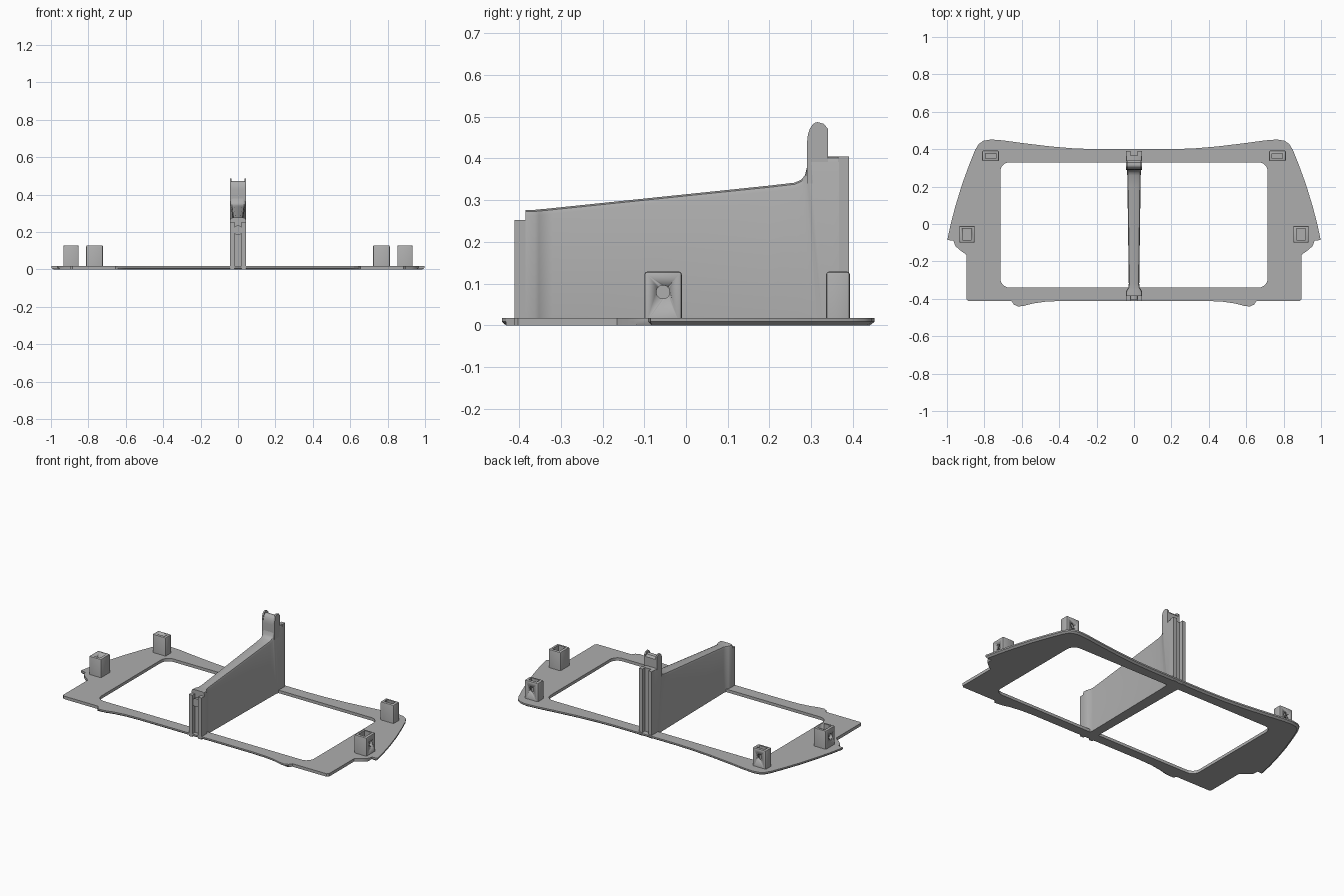
import bpy, bmesh, math
from mathutils import Vector, Matrix

if "Cube" in bpy.data.objects:
    bpy.data.objects.remove(bpy.data.objects["Cube"])

grey = bpy.data.materials.new("plain_grey")
grey.use_nodes = True
COLOUR = (0.42, 0.42, 0.42, 1)
grey.diffuse_color = COLOUR
grey.node_tree.nodes["Principled BSDF"].inputs["Base Color"].default_value = COLOUR


def finish(bm, name, smooth=True):
    bmesh.ops.recalc_face_normals(bm, faces=bm.faces)
    mesh = bpy.data.meshes.new(name)
    bm.to_mesh(mesh)
    bm.free()
    mesh.materials.append(grey)
    obj = bpy.data.objects.new(name, mesh)
    bpy.context.collection.objects.link(obj)
    if smooth:
        bpy.ops.object.select_all(action='DESELECT')
        obj.select_set(True)
        bpy.context.view_layer.objects.active = obj
        bpy.ops.object.shade_smooth_by_angle(angle=math.radians(30))
    return obj


def box(name, lo, hi, bevel=0.0):
    lo, hi = Vector(lo), Vector(hi)
    bm = bmesh.new()
    bmesh.ops.create_cube(bm, size=1)
    for v in bm.verts:
        v.co = (lo + hi) / 2 + v.co * (hi - lo)
    if bevel:
        edges = [e for e in bm.edges if max(v.co.z for v in e.verts) > hi.z - 1e-5]
        bmesh.ops.bevel(bm, geom=edges, offset=bevel, segments=2, profile=0.5, affect='EDGES')
    return finish(bm, name)


def cylinder(name, centre, radius, depth, axis):
    bm = bmesh.new()
    turn = Matrix.Rotation(math.pi / 2, 4, 'Y' if axis == 'x' else 'X')
    bmesh.ops.create_cone(bm, cap_ends=True, segments=24, radius1=radius, radius2=radius,
                          depth=depth, matrix=Matrix.Translation(centre) @ turn)
    return finish(bm, name)


def cut(obj, cutter):
    mod = obj.modifiers.new("cut", 'BOOLEAN')
    mod.operation, mod.solver, mod.object = 'DIFFERENCE', 'EXACT', cutter
    bpy.ops.object.select_all(action='DESELECT')
    bpy.context.view_layer.objects.active = obj
    obj.select_set(True)
    bpy.ops.object.modifier_apply(modifier=mod.name)
    bpy.data.objects.remove(cutter)


def prism(name, profile, x0, x1):
    """Extrude a y-z profile along x."""
    bm = bmesh.new()
    face = bm.faces.new([bm.verts.new((x0, y, z)) for y, z in profile])
    new = bmesh.ops.extrude_face_region(bm, geom=[face])["geom"]
    bmesh.ops.translate(bm, vec=(x1 - x0, 0, 0),
                        verts=[g for g in new if isinstance(g, bmesh.types.BMVert)])
    return finish(bm, name)


# Base frame: mirrored outline, rounded window, chamfered underside
T = 0.018
half = [(0, .4), (.2, .4), (.32, .404), (.45, .415), (.6, .433), (.7, .447), (.765, .452),
        (.805, .445), (.83, .428), (.85, .395), (.88, .32), (.92, .21), (.955, .095),
        (.98, 0), (.998, -.085), (.965, -.09), (.955, -.118), (.93, -.14), (.895, -.165),
        (.895, -.402), (.885, -.412), (.655, -.412), (.642, -.431), (.62, -.441),
        (.59, -.438), (.54, -.425), (.47, -.415), (.38, -.411), (0, -.411)]
outline = half + [(-x, y) for x, y in reversed(half[1:-1])]

window = []
R = 0.05
corners = ((.665, .28), (.665, -.29), (-.665, -.29), (-.665, .28))
for k, (cx, cy) in enumerate(corners):
    for i in range(7):
        a = math.pi / 2 * (1 - k - i / 6)
        window.append((cx + R * math.cos(a), cy + R * math.sin(a)))


def inset(points, dist):
    """Move the points of a clockwise loop inward where the rim is chamfered."""
    out = []
    for i, p in enumerate(points):
        a, b = Vector(points[i - 1]), Vector(points[(i + 1) % len(points)])
        t = (b - a).normalized()
        chamfered = p[1] > -0.1 or abs(p[0]) < 0.63
        out.append(Vector(p) + Vector((t.y, -t.x)) * (dist if chamfered else 0))
    return out


bm = bmesh.new()


def ring(points, z):
    return [bm.verts.new((p[0], p[1], z)) for p in points]


def bridge(a, b):
    for i in range(len(a)):
        j = (i + 1) % len(a)
        bm.faces.new((a[i], a[j], b[j], b[i]))


top, mid, low = ring(outline, T), ring(outline, T * .5), ring(inset(outline, .012), 0)
win_top, win_low = ring(window, T), ring(window, 0)
bridge(top, mid)
bridge(mid, low)
bridge(win_top, win_low)
for outer, inner in ((top, win_top), (low, win_low)):
    edges = [bm.edges.get((r[i - 1], r[i])) for r in (outer, inner) for i in range(len(r))]
    bmesh.ops.triangle_fill(bm, edges=edges, use_beauty=True)
finish(bm, "base_frame")

# Divider wall lofted from stations: y at foot, y at top, half width, top height
stations = [(-.385, -.385, .043, .277), (-.362, -.362, .043, .277), (-.352, -.352, .038, .278),
            (-.34, -.34, .031, .279), (-.32, -.32, .028, .281), (.2, .2, .035, .335),
            (.27, .26, .036, .342), (.3, .276, .037, .349), (.315, .285, .038, .36),
            (.328, .29, .04, .38), (.338, .298, .043, .405), (.366, .366, .043, .405)]
bm = bmesh.new()
loops = []
for foot, head, w, h in stations:
    right = [(w, 0), (w, h - .014), (w - .004, h - .004), (w - .014, h)]
    section = right + [(-x, z) for x, z in reversed(right)]
    loops.append([bm.verts.new((x, foot + (head - foot) * z / h, z)) for x, z in section])
for a, b in zip(loops, loops[1:]):
    bridge(a, b)
bm.faces.new(loops[0])
bm.faces.new(loops[-1])
finish(bm, "divider_wall")

# Upright tab: lower centre between two raised ears
def tab_profile(h):
    arc = [(.315 - .025 * math.cos(a), h - .05 + .05 * math.sin(a))
           for a in (math.pi / 2 * i / 6 for i in range(7))]
    return [(.29, .34)] + arc + [(.33, h - .004), (.34, h - .016), (.34, .34)]


prism("tab_centre", tab_profile(.474), -.034, .034)
for side, s in (("left", 1), ("right", -1)):
    prism(f"tab_ear_{side}", tab_profile(.487), s * .034, s * .043)

# Slotted ends of the divider: prongs either side of a channel
for side, s in (("left", 1), ("right", -1)):
    x0, x1 = sorted((s * .02, s * .043))
    box(f"front_prong_{side}", (x0, -.411, 0), (x1, -.384, .253))
    box(f"back_prong_{side}", (x0, .364, 0), (x1, .391, .405))
cylinder("front_pin", (0, -.394, .21), .025, .02, 'y')


# Mounting bosses with a top slot and a screw hole in the outer face
def boss(name, cx, cy, sx, sy, axis):
    H = 0.129
    obj = box(name, (cx - sx / 2, cy - sy / 2, .01), (cx + sx / 2, cy + sy / 2, H), .007)
    wx, wy = sx / 2 - .017, sy / 2 - .015
    cut(obj, box("slot_cutter", (cx - wx, cy - wy, .045), (cx + wx, cy + wy, H + .05)))
    if axis == 'x':
        centre = (cx + math.copysign(sx / 2, cx), cy, .08)
    else:
        centre = (cx, cy + sy / 2, .08)
    cut(obj, cylinder("hole_cutter", centre, .016, .05, axis))


for side, s in (("left", 1), ("right", -1)):
    boss(f"back_boss_{side}", s * .767, .364, .09, .057, 'y')
    boss(f"side_boss_{side}", s * .893, -.055, .082, .09, 'x')
